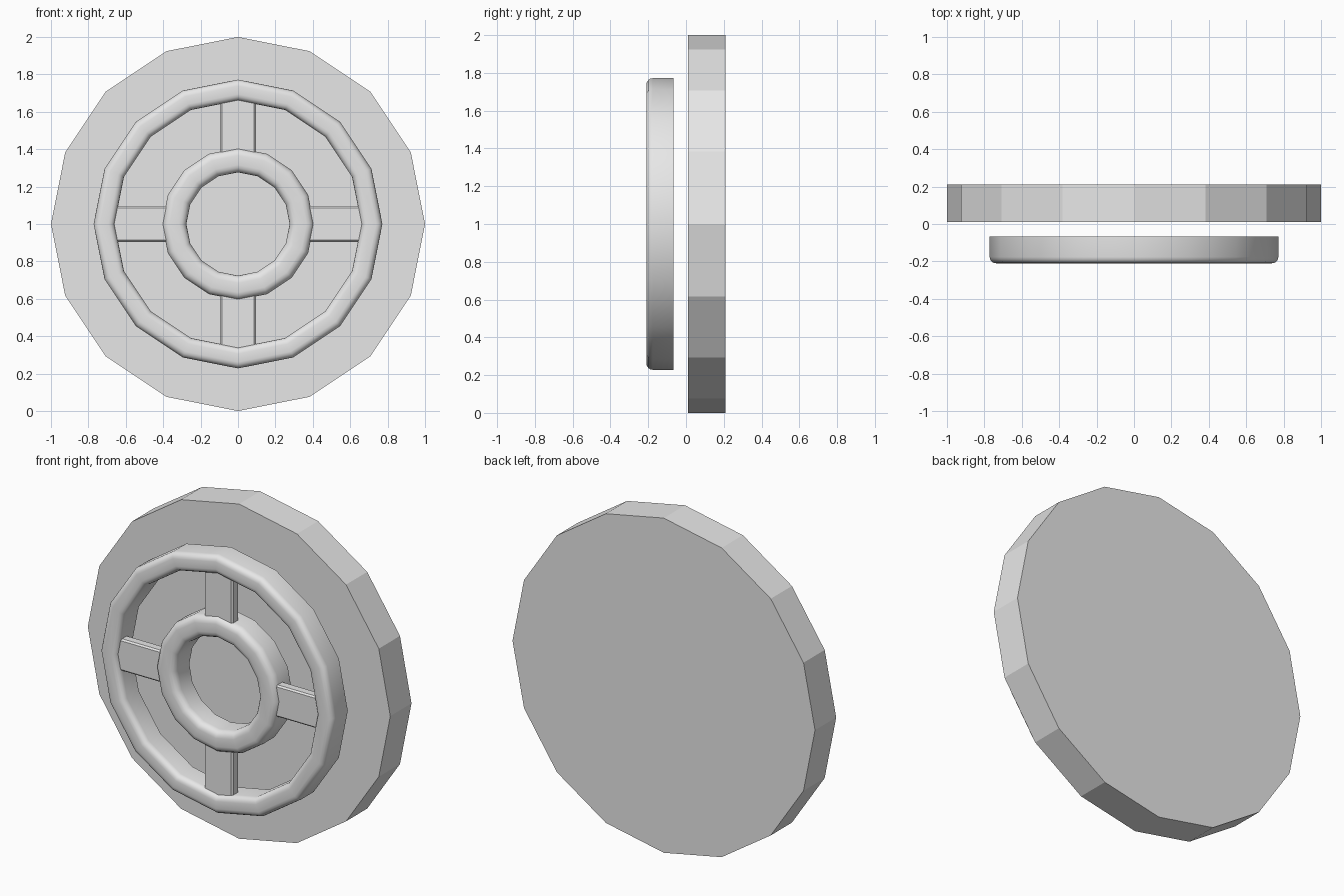
import bpy
import bmesh
from math import sin, cos, pi, radians
from mathutils import Matrix

cube = bpy.data.objects.get("Cube")
if cube:
    bpy.data.objects.remove(cube, do_unlink=True)

SIDES = 16
CENTRE_Z = 1.0

grey = bpy.data.materials.new("light_grey")
grey.use_nodes = True
colour = (0.8, 0.8, 0.8, 1)
grey.diffuse_color = colour
grey.node_tree.nodes["Principled BSDF"].inputs["Base Color"].default_value = colour


def add_object(name, bm, smooth):
    bmesh.ops.recalc_face_normals(bm, faces=bm.faces)
    mesh = bpy.data.meshes.new(name)
    bm.to_mesh(mesh)
    bm.free()
    mesh.materials.append(grey)
    obj = bpy.data.objects.new(name, mesh)
    bpy.context.collection.objects.link(obj)
    if smooth:
        bpy.ops.object.select_all(action='DESELECT')
        obj.select_set(True)
        bpy.context.view_layer.objects.active = obj
        bpy.ops.object.shade_smooth_by_angle(angle=radians(35))
    return obj


def ring_profile(inner, outer, front, back, radius, steps=4):
    """Cross-section (radius, y) with both front corners rounded."""
    points = [(inner, back)]
    for corner, start in ((inner + radius, pi), (outer - radius, 1.5 * pi)):
        for i in range(steps + 1):
            a = start + i * pi / 2 / steps
            points.append((corner + radius * cos(a), front + radius + radius * sin(a)))
    points.append((outer, back))
    return points


def add_ring(name, inner, outer, front, back, radius):
    bm = bmesh.new()
    profile = ring_profile(inner, outer, front, back, radius)
    loops = []
    for k in range(SIDES):
        a = 2 * pi * k / SIDES
        loops.append([bm.verts.new((r * sin(a), y, CENTRE_Z + r * cos(a)))
                      for r, y in profile])
    n = len(profile)
    for k in range(SIDES):
        here, there = loops[k], loops[(k + 1) % SIDES]
        for i in range(n):
            j = (i + 1) % n
            bm.faces.new((here[i], here[j], there[j], there[i]))
    return add_object(name, bm, True)


def add_spoke(name, angle):
    """Flat bar with chamfered front edges, joining the two rings."""
    half, chamfer, front, back = 0.095, 0.009, -0.187, -0.135
    section = [(-half, back), (-half, front + chamfer), (-half + chamfer, front),
               (half - chamfer, front), (half, front + chamfer), (half, back)]
    bm = bmesh.new()
    ends = [[bm.verts.new((x, y, z)) for x, y in section] for z in (0.37, 0.67)]
    for i in range(len(section)):
        j = (i + 1) % len(section)
        bm.faces.new((ends[0][i], ends[0][j], ends[1][j], ends[1][i]))
    for end in ends:
        bm.faces.new(end)
    turn = Matrix.Translation((0, 0, CENTRE_Z)) @ Matrix.Rotation(angle, 4, 'Y')
    bmesh.ops.transform(bm, matrix=turn, verts=bm.verts)
    return add_object(name, bm, False)


# Faceted backing disc
bm = bmesh.new()
bmesh.ops.create_cone(bm, cap_ends=True, segments=SIDES, radius1=1, radius2=1, depth=0.2)
place = Matrix.Translation((0, 0.11, CENTRE_Z)) @ Matrix.Rotation(pi / 2, 4, 'X')
bmesh.ops.transform(bm, matrix=place, verts=bm.verts)
add_object("backing_disc", bm, False)

# Rounded rings floating in front of the disc
add_ring("outer_ring", 0.66, 0.772, -0.21, -0.066, 0.034)
add_ring("inner_ring", 0.276, 0.406, -0.21, -0.066, 0.04)

# Four spokes between the rings
for index, side in enumerate(("top", "left", "bottom", "right")):
    add_spoke(side + "_spoke", index * pi / 2)
